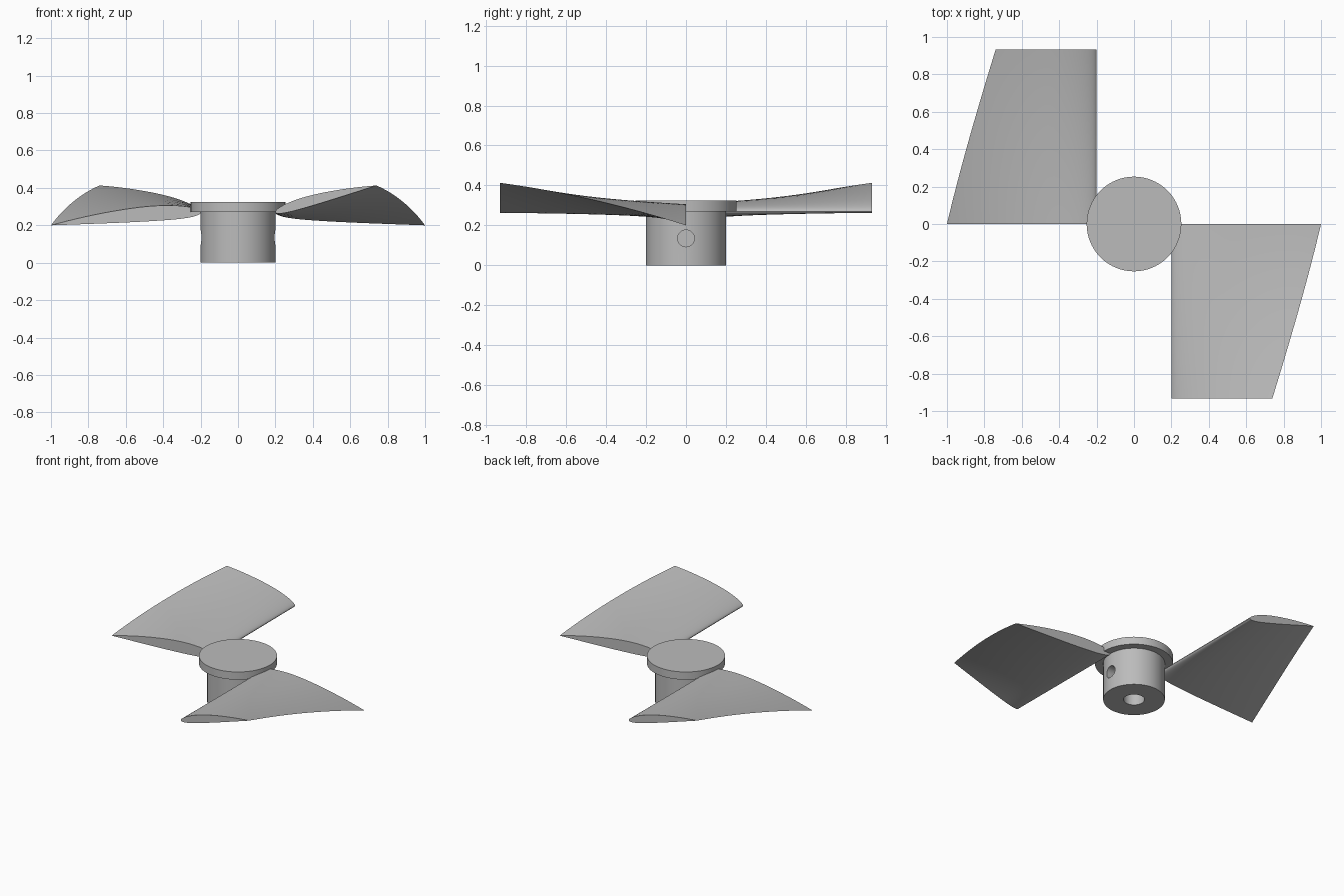
import bpy
import bmesh
from math import atan2, cos, sin, pi, sqrt, hypot, radians
from mathutils import Matrix

cube = bpy.data.objects.get("Cube")
if cube:
    bpy.data.objects.remove(cube, do_unlink=True)

grey = bpy.data.materials.new("plain grey")
grey.use_nodes = True
grey.diffuse_color = (0.5, 0.5, 0.5, 1)
grey.node_tree.nodes["Principled BSDF"].inputs["Base Color"].default_value = (0.5, 0.5, 0.5, 1)


def make(name, bm):
    bmesh.ops.recalc_face_normals(bm, faces=bm.faces[:])
    mesh = bpy.data.meshes.new(name)
    bm.to_mesh(mesh)
    bm.free()
    mesh.materials.append(grey)
    ob = bpy.data.objects.new(name, mesh)
    bpy.context.collection.objects.link(ob)
    return ob


def select(ob):
    bpy.ops.object.select_all(action='DESELECT')
    ob.select_set(True)
    bpy.context.view_layer.objects.active = ob


def smooth(ob):
    select(ob)
    bpy.ops.object.shade_smooth_by_angle(angle=radians(35))


def drill(name, radius, depth, matrix):
    bm = bmesh.new()
    bmesh.ops.create_cone(bm, cap_ends=True, segments=48, radius1=radius,
                          radius2=radius, depth=depth, matrix=matrix)
    ob = make(name, bm)
    ob.hide_render = True
    return ob


# Hub: stem and wider cap, turned from one profile
SIDES = 96
profile = [(0.2, 0), (0.2, 0.27), (0.253, 0.27), (0.253, 0.325)]
bm = bmesh.new()
rings = [[bm.verts.new((r * cos(2 * pi * i / SIDES), r * sin(2 * pi * i / SIDES), z))
          for i in range(SIDES)] for r, z in profile]
for low, high in zip(rings, rings[1:]):
    for i in range(SIDES):
        j = (i + 1) % SIDES
        bm.faces.new((low[i], low[j], high[j], high[i]))
bm.faces.new(rings[0])
bm.faces.new(rings[-1])
hub = make("hub", bm)

# Shaft bore and the two side screw holes
cutters = [drill("shaft_bore_cutter", 0.068, 0.4, Matrix.Identity(4))]
for side in (1, -1):
    place = Matrix.Translation((side * 0.2, 0, 0.135)) @ Matrix.Rotation(pi / 2, 4, 'Y')
    cutters.append(drill("screw_hole_cutter", 0.042, 0.24, place))
for cutter in cutters:
    cut = hub.modifiers.new("hole", 'BOOLEAN')
    cut.operation = 'DIFFERENCE'
    cut.solver = 'EXACT'
    cut.object = cutter
    select(hub)
    bpy.ops.object.modifier_apply(modifier=cut.name)
    bpy.data.objects.remove(cutter, do_unlink=True)
smooth(hub)


# Cambered wing section on a unit chord, tail over the top to the nose and back
def wing_section(count=32, thick=0.10, camber=0.02, peak=0.4):
    def point(t, side):
        x = (1 - cos(pi * t)) / 2
        half = 5 * thick * (0.2969 * sqrt(x) - 0.126 * x - 0.3516 * x**2
                            + 0.2843 * x**3 - 0.1036 * x**4)
        if x < peak:
            mid = camber / peak**2 * (2 * peak * x - x * x)
        else:
            mid = camber / (1 - peak)**2 * (1 - 2 * peak + 2 * peak * x - x * x)
        return x, mid + side * half
    top = [point(1 - i / count, 1) for i in range(count + 1)]
    bottom = [point(i / count, -1) for i in range(1, count)]
    return top + bottom


# Blades: tapered, twisted about the straight leading edge
NOSE_X, NOSE_Z, SPAN, STEPS = 0.2, 0.27, 0.932, 32
root_run, root_rise = 0.8, -0.07
tip_run, tip_rise = 0.54, 0.143
root_angle, tip_angle = atan2(root_rise, root_run), atan2(tip_rise, tip_run)
root_chord, tip_chord = hypot(root_run, root_rise), hypot(tip_run, tip_rise)
section = wing_section()


def blade(name, side):
    bm = bmesh.new()
    loops = []
    for k in range(STEPS + 1):
        t = k / STEPS
        angle = root_angle + (tip_angle - root_angle) * t
        chord = root_chord + (tip_chord - root_chord) * t
        ring = []
        for u, v in section:
            x = NOSE_X + chord * (u * cos(angle) - v * sin(angle))
            z = NOSE_Z + chord * (u * sin(angle) + v * cos(angle))
            ring.append(bm.verts.new((side * x, -side * SPAN * t, z)))
        loops.append(ring)
    n = len(section)
    for a, b in zip(loops, loops[1:]):
        for i in range(n):
            j = (i + 1) % n
            bm.faces.new((a[i], a[j], b[j], b[i]))
    bm.faces.new(loops[0])
    bm.faces.new(loops[-1])
    smooth(make(name, bm))


blade("left_blade", 1)
blade("right_blade", -1)
